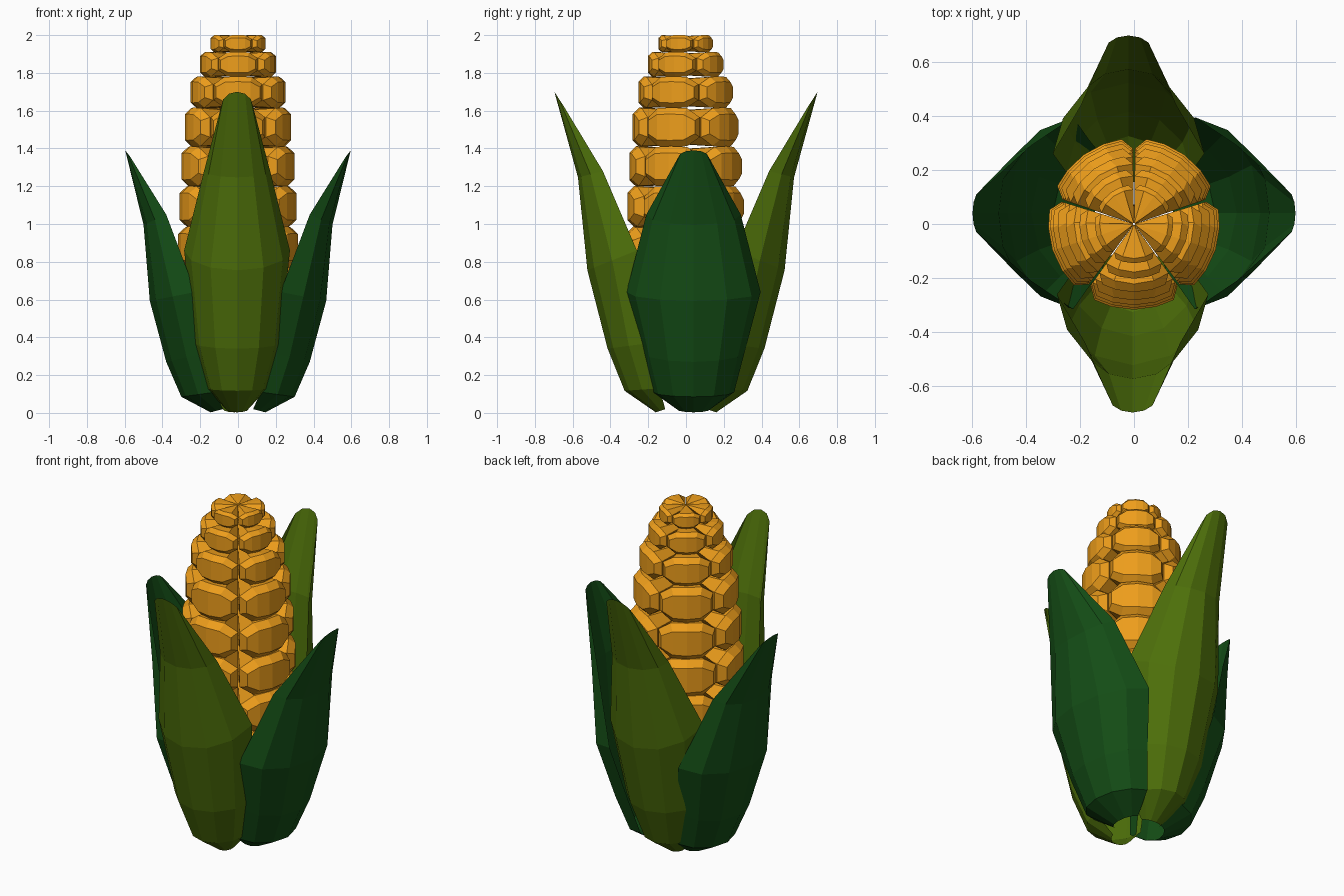
import bpy
from math import sin, cos, pi, radians

if "Cube" in bpy.data.objects:
    bpy.data.objects.remove(bpy.data.objects["Cube"])


def material(name, rgb):
    m = bpy.data.materials.new(name)
    m.diffuse_color = (*rgb, 1)
    m.use_nodes = True
    m.node_tree.nodes["Principled BSDF"].inputs["Base Color"].default_value = m.diffuse_color
    return m


def make_object(name, verts, faces, mat):
    me = bpy.data.meshes.new(name)
    me.from_pydata(verts, [], faces)
    me.materials.append(mat)
    ob = bpy.data.objects.new(name, me)
    bpy.context.collection.objects.link(ob)
    return ob


gold = material("kernel_gold", (0.85, 0.34, 0.011))
olive = material("husk_olive", (0.075, 0.16, 0.003))
green = material("husk_green", (0.007, 0.075, 0.008))

# Kernel outline in (angle, height): top, right side, bottom, left side
OUTLINE = [(-.55, .96), (0, 1), (.55, .96), (1, .5), (1, -.5),
           (.55, -.96), (0, -1), (-.55, -.96), (-1, -.5), (-1, .5)]
# Wedge sections from the cob axis outward: radius, angle and height scales
SECTIONS = [(.03, 1.04, .9), (.88, 1.02, 1.02), (1, .8, .68)]


def add_kernel(verts, faces, angle, radius, z, half_h):
    base = len(verts)
    n = len(OUTLINE)
    for r, sa, sh in SECTIONS:
        for a, h in OUTLINE:
            ang = angle + radians(34.5) * a * sa
            verts.append((radius * r * cos(ang), radius * r * sin(ang),
                          min(2, z + half_h * h * sh)))
    for s in range(len(SECTIONS) - 1):
        for i in range(n):
            j = (i + 1) % n
            p = base + s * n
            faces.append((p + i, p + n + i, p + n + j, p + j))
    p = base + 2 * n
    for q in ((9, 8, 7, 0), (0, 7, 6, 1), (1, 6, 5, 2), (2, 5, 4, 3)):
        faces.append([p + k for k in q])


# Cob: stacked rows of five wedge-shaped kernels
levels = [2.0, 1.91, 1.78, 1.615, 1.41, 1.2, .985, .77, .55, .34]
radii = [.145, .202, .252, .282, .3, .31, .317, .315, .3]
verts, faces = [], []
for top, bottom, radius in zip(levels, levels[1:], radii):
    for k in range(5):
        add_kernel(verts, faces, radians(-90 + 72 * k), radius,
                   (top + bottom) / 2, (top - bottom) / 2)
make_object("cob_kernels", verts, faces, gold)

# Husk rings: centre radius, centre z, half width, edge radius, edge z
TALL = [(.16, .003, .06, .11, .02), (.325, .117, .16, .14, .13),
        (.415, .34, .23, .19, .37), (.522, .755, .28, .26, .86),
        (.572, 1.247, .175, .44, 1.28), (.697, 1.70, .085, .645, 1.62)]
SHORT = [(.145, .003, .09, .08, .02), (.30, .085, .215, .12, .11),
         (.38, .27, .27, .165, .32), (.467, .593, .355, .225, .64),
         (.50, .995, .25, .38, 1.05), (.597, 1.39, .08, .57, 1.355)]


def husk(name, rings, angle, offset, mat, seg=6):
    verts, faces = [], []
    c, s = cos(angle), sin(angle)
    for r, z, w, er, ez in rings:
        for i in range(seg + 1):
            t = (i / seg * 2 - 1) * pi / 2
            rad = er + (r - er) * cos(t)
            lat = w * sin(t)
            verts.append((rad * c - lat * s + offset[0], rad * s + lat * c + offset[1],
                          ez + (z - ez) * cos(t)))
    m = seg + 1
    for k in range(len(rings) - 1):
        for i in range(seg):
            a = k * m + i
            faces.append((a, a + 1, a + m + 1, a + m))
    make_object(name, verts, faces, mat)


# Four curved husk leaves around the cob
husk("front_husk", TALL, -pi / 2, (-.005, 0), olive)
husk("back_husk", TALL, pi / 2, (-.02, 0), olive)
husk("right_husk", SHORT, 0, (0, .04), green)
husk("left_husk", SHORT, pi, (0, .04), green)
